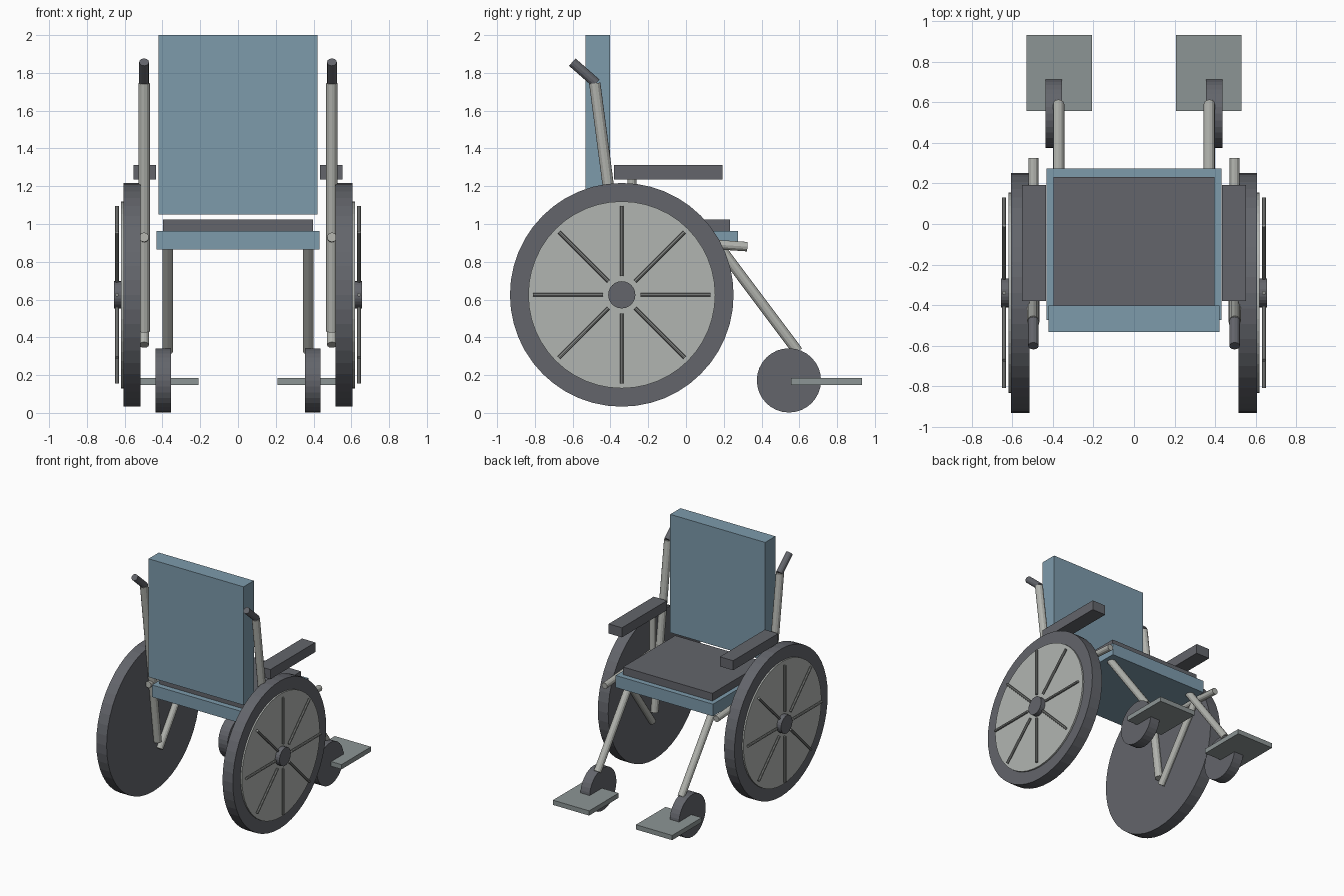
import bpy, math
from mathutils import Vector

if "Cube" in bpy.data.objects:
    bpy.data.objects.remove(bpy.data.objects["Cube"])


def material(name, rgb):
    m = bpy.data.materials.new(name)
    m.diffuse_color = (*rgb, 1)
    m.use_nodes = True
    m.node_tree.nodes["Principled BSDF"].inputs["Base Color"].default_value = m.diffuse_color
    return m


BLUE = material("blue upholstery", (0.205, 0.325, 0.41))
DARK = material("dark rubber", (0.125, 0.13, 0.147))
RIM = material("pale rim", (0.44, 0.46, 0.44))
STEEL = material("silver tube", (0.44, 0.45, 0.42))
PLATE = material("footplate grey", (0.265, 0.30, 0.30))
SPOKE = material("spoke grey", (0.27, 0.28, 0.27))


def finish(name, mat):
    ob = bpy.context.object
    ob.name = name
    ob.data.materials.append(mat)
    return ob


def box(name, mat, x, y, z):
    """Box from (min, max) pairs."""
    bpy.ops.mesh.primitive_cube_add(size=1, location=[sum(p) / 2 for p in (x, y, z)])
    ob = finish(name, mat)
    ob.scale = [p[1] - p[0] for p in (x, y, z)]
    bpy.ops.object.transform_apply(location=False, rotation=False, scale=True)
    return ob


def tube(name, mat, a, b, r, sides=12):
    """Cylinder running from point a to point b."""
    a, b = Vector(a), Vector(b)
    d = b - a
    bpy.ops.mesh.primitive_cylinder_add(
        vertices=sides, radius=r, depth=d.length, location=(a + b) / 2,
        rotation=d.to_track_quat('Z', 'Y').to_euler())
    return finish(name, mat)


# Seat and back
box("seat_base", BLUE, (-0.432, 0.432), (-0.475, 0.275), (0.865, 0.962))
box("seat_cushion", DARK, (-0.397, 0.397), (-0.43, 0.232), (0.962, 1.023))
box("backrest", BLUE, (-0.422, 0.422), (-0.532, -0.402), (1.05, 2.0))

WY, WZ = -0.34, 0.625   # main wheel axle
TX = 0.497              # side frame offset

for s, side in ((1, "right"), (-1, "left")):
    # Main wheel
    def disc(part, mat, x0, x1, r, y, z, sides):
        tube(f"{side}_{part}", mat, (s * x0, y, z), (s * x1, y, z), r, sides)

    disc("tyre", DARK, 0.515, 0.607, 0.592, WY, WZ, 48)
    disc("rim", RIM, 0.600, 0.619, 0.495, WY, WZ, 48)
    disc("hub", DARK, 0.610, 0.657, 0.072, WY, WZ, 24)
    for i in range(8):
        a = i * math.pi / 4
        c, d = math.cos(a), math.sin(a)
        tube(f"{side}_spoke_{i}", SPOKE, (s * 0.641, WY + 0.10 * c, WZ + 0.10 * d),
             (s * 0.641, WY + 0.47 * c, WZ + 0.47 * d), 0.01, 8)

    # Caster and footplate
    disc("caster", DARK, 0.356, 0.438, 0.17, 0.545, 0.172, 32)
    box(f"{side}_footplate", PLATE, sorted((s * 0.208, s * 0.53)),
        (0.557, 0.932), (0.147, 0.185))

    # Side frame
    x = s * TX
    tube(f"{side}_push_bar", STEEL, (x, -0.31, 0.43), (x, -0.483, 1.745), 0.03)
    tube(f"{side}_push_handle", DARK, (x, -0.475, 1.745), (x, -0.602, 1.857), 0.026)
    tube(f"{side}_side_rail", STEEL, (x, -0.43, 0.93), (x, 0.325, 0.88), 0.025)
    tube(f"{side}_brace", STEEL, (x, -0.285, 0.36), (x, 0.10, 0.895), 0.026)
    tube(f"{side}_arm_post", STEEL, (x, -0.286, 0.92), (x, -0.286, 1.24), 0.024)
    tube(f"{side}_leg", STEEL, (s * 0.372, 0.175, 0.882),
         (s * 0.372, 0.592, 0.325), 0.028)

    # Armrest
    box(f"{side}_armrest", DARK, sorted((s * 0.435, s * 0.553)),
        (-0.38, 0.192), (1.235, 1.312))
